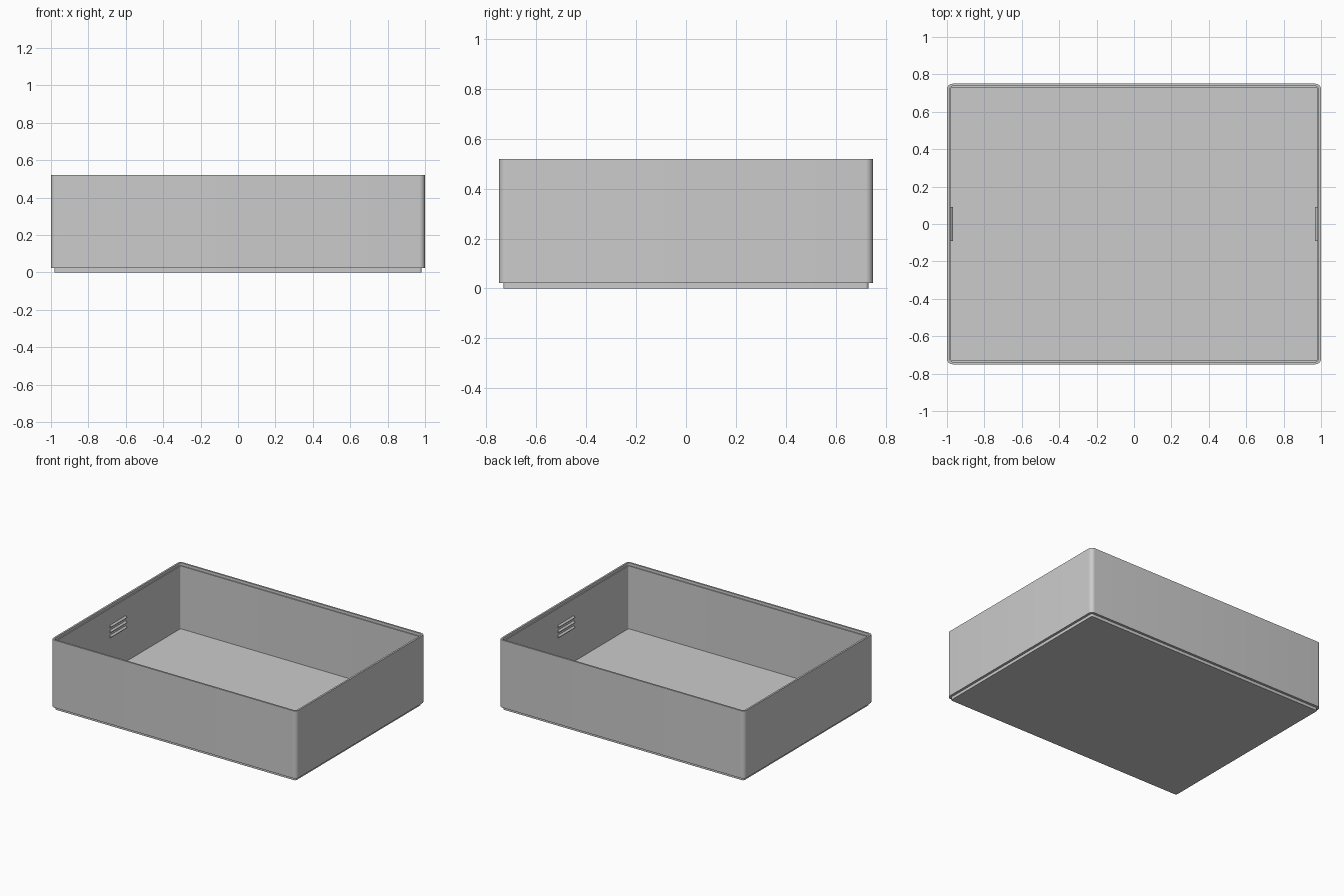
import bpy
import bmesh
import math

cube = bpy.data.objects.get("Cube")
if cube:
    bpy.data.objects.remove(cube, do_unlink=True)

HALF_X, HALF_Y, HEIGHT = 1.0, 0.75, 0.52
WALL = 0.02
CORNER_STEPS = 8

grey = bpy.data.materials.new("light grey plastic")
grey.use_nodes = True
colour = (0.6, 0.6, 0.6, 1.0)
grey.diffuse_color = colour
grey.node_tree.nodes["Principled BSDF"].inputs["Base Color"].default_value = colour


def finish(name, bm):
    """Turn a bmesh into a shaded object."""
    bmesh.ops.recalc_face_normals(bm, faces=bm.faces)
    mesh = bpy.data.meshes.new(name)
    bm.to_mesh(mesh)
    bm.free()
    mesh.materials.append(grey)
    obj = bpy.data.objects.new(name, mesh)
    bpy.context.collection.objects.link(obj)
    bpy.ops.object.select_all(action="DESELECT")
    obj.select_set(True)
    bpy.context.view_layer.objects.active = obj
    bpy.ops.object.shade_smooth_by_angle(angle=math.radians(30))
    return obj


def rounded_loop(bm, inset, z, radius):
    """Ring of vertices around a rounded rectangle."""
    cx, cy = HALF_X - inset - radius, HALF_Y - inset - radius
    ring = []
    for quarter, (sx, sy) in enumerate([(1, 1), (-1, 1), (-1, -1), (1, -1)]):
        for step in range(CORNER_STEPS + 1):
            a = (quarter + step / CORNER_STEPS) * math.pi / 2
            ring.append(bm.verts.new((sx * cx + radius * math.cos(a),
                                      sy * cy + radius * math.sin(a), z)))
    return ring


# Tray: foot, outer wall, stepped rim, inner wall and floor as one shell
profile = [
    (0.018, 0.0, 0.014),
    (0.018, 0.022, 0.014),
    (0.0, 0.022, 0.03),
    (0.0, HEIGHT, 0.03),
    (0.013, HEIGHT, 0.018),
    (0.013, HEIGHT - 0.02, 0.018),
    (WALL, HEIGHT - 0.02, 0.011),
    (WALL, 0.037, 0.011),
]
bm = bmesh.new()
rings = [rounded_loop(bm, *row) for row in profile]
for low, high in zip(rings, rings[1:]):
    for i in range(len(low)):
        j = (i + 1) % len(low)
        bm.faces.new((low[i], low[j], high[j], high[i]))
bm.faces.new(rings[0])
bm.faces.new(rings[-1])
finish("tray", bm)

# Grip ridges: three wedge bars on the inside of each end wall
for side, label in ((-1, "right"), (1, "left")):
    for n in range(3):
        z = 0.292 + n * 0.037
        section = [(0.985, z - 0.015), (0.968, z), (0.985, z + 0.015)]
        bm = bmesh.new()
        ends = [[bm.verts.new((side * x, y, h)) for x, h in section]
                for y in (-0.092, 0.092)]
        for i in range(3):
            j = (i + 1) % 3
            bm.faces.new((ends[0][i], ends[0][j], ends[1][j], ends[1][i]))
        for end in ends:
            bm.faces.new(end)
        finish(f"{label}_grip_ridge_{n + 1}", bm)
